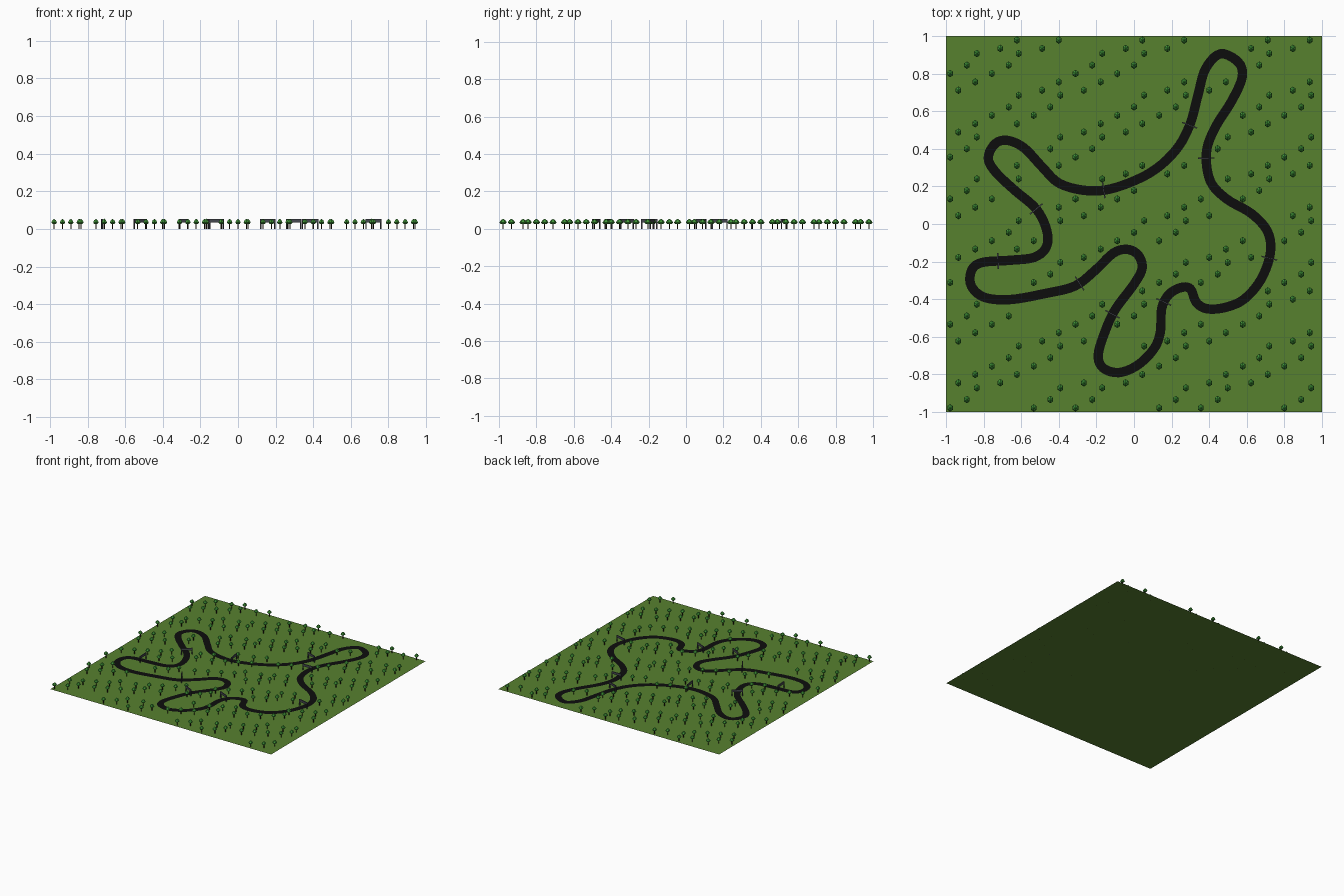
import bpy, bmesh, math
from mathutils import Vector, Matrix

if "Cube" in bpy.data.objects:
    bpy.data.objects.remove(bpy.data.objects["Cube"])


def material(name, rgb):
    m = bpy.data.materials.new(name)
    m.diffuse_color = (*rgb, 1)
    m.use_nodes = True
    m.node_tree.nodes["Principled BSDF"].inputs["Base Color"].default_value = m.diffuse_color
    return m


def make_object(name, bm, mat):
    bmesh.ops.recalc_face_normals(bm, faces=bm.faces)
    me = bpy.data.meshes.new(name)
    bm.to_mesh(me)
    bm.free()
    me.materials.append(mat)
    ob = bpy.data.objects.new(name, me)
    bpy.context.collection.objects.link(ob)
    return ob


def add_box(bm, centre, size, angle=0):
    bmesh.ops.create_cube(bm, size=1, matrix=Matrix.Translation(centre)
                          @ Matrix.Rotation(angle, 4, 'Z') @ Matrix.Diagonal((*size, 1)))


def add_lathe(bm, x, y, rings, sides, sx=1, sy=1):
    # stacked rings of (radius, height); zero radius closes to a point
    loops = []
    for r, z in rings:
        if r == 0:
            loops.append([bm.verts.new((x, y, z))] * sides)
        else:
            loops.append([bm.verts.new((x + sx * r * math.sin(k * math.tau / sides),
                                        y + sy * r * math.cos(k * math.tau / sides), z))
                          for k in range(sides)])
    bm.faces.new(loops[0][::-1])
    for a, b in zip(loops, loops[1:]):
        for k in range(sides):
            n = (k + 1) % sides
            corners = [a[k], a[n], b[n], b[k]]
            bm.faces.new(list(dict.fromkeys(corners)))


grass = material("grass", (0.095, 0.22, 0.028))
asphalt = material("asphalt", (0.004, 0.004, 0.004))
leaf = material("leaf", (0.05, 0.3, 0.04))
bark = material("bark", (0.03, 0.018, 0.008))
steel = material("steel", (0.06, 0.065, 0.08))

# Ground
bm = bmesh.new()
bmesh.ops.create_grid(bm, x_segments=1, y_segments=1, size=1)
make_object("ground", bm, grass)

# Road centreline, smoothed through these points
PATH = [(.46, .905), (.555, .86), (.575, .78), (.52, .655), (.43, .51), (.385, .38),
        (.405, .23), (.49, .135), (.625, .055), (.71, -.04), (.725, -.155), (.675, -.295),
        (.585, -.40), (.48, -.445), (.385, -.45), (.33, -.415), (.30, -.345), (.25, -.338),
        (.185, -.375), (.147, -.45), (.14, -.575), (.105, -.665), (.02, -.75), (-.08, -.79),
        (-.165, -.765), (-.19, -.695), (-.155, -.575), (-.10, -.455), (0, -.32), (.043, -.235),
        (.022, -.165), (-.036, -.135), (-.11, -.155), (-.205, -.245), (-.315, -.33),
        (-.475, -.37), (-.66, -.402), (-.795, -.39), (-.865, -.33), (-.865, -.25),
        (-.81, -.205), (-.66, -.193), (-.53, -.177), (-.465, -.12), (-.465, -.03),
        (-.52, .08), (-.635, .18), (-.735, .275), (-.775, .35), (-.74, .425), (-.675, .445),
        (-.585, .405), (-.49, .305), (-.395, .215), (-.245, .177), (-.10, .193), (.087, .273),
        (.22, .39), (.296, .525), (.34, .685), (.38, .825)]
pts = [Vector(p) for p in PATH]
N = len(pts)
track = []
for i in range(N):
    a, b, c, d = (pts[(i + k) % N] for k in (-1, 0, 1, 2))
    for s in range(5):
        t = s / 5
        track.append(0.5 * (2 * b + (c - a) * t + (2 * a - 5 * b + 4 * c - d) * t * t
                            + (3 * b - a - 3 * c + d) * t ** 3))
M = len(track)


def direction(i):
    return (track[(i + 1) % M] - track[i - 1]).normalized()


# Road ribbon
bm = bmesh.new()
edges = []
for i, p in enumerate(track):
    d = direction(i)
    side = Vector((-d.y, d.x)) * 0.025
    edges.append([bm.verts.new((*(p + side), 0.003)), bm.verts.new((*(p - side), 0.003))])
for i in range(M):
    a, b = edges[i], edges[(i + 1) % M]
    bm.faces.new((a[0], a[1], b[1], b[0]))
make_object("road", bm, asphalt)

# Gates: two posts and a banner across the road
GATES = [(-.53, .09), (-.73, -.2), (-.12, -.47), (.15, -.42), (.385, .35), (.29, .52),
         (.72, -.17), (-.17, .19), (-.29, -.32)]
bm = bmesh.new()
for g in GATES:
    i = min(range(M), key=lambda k: (track[k] - Vector(g)).length)
    p, d = track[i], direction(i)
    side = Vector((-d.y, d.x))
    angle = math.atan2(side.y, side.x)
    for s in (-1, 1):
        add_box(bm, (*(p + side * s * 0.04), 0.025), (0.006, 0.006, 0.05), angle)
    add_box(bm, (*p, 0.043), (0.086, 0.007, 0.018), angle)
make_object("road_gates", bm, steel)

# Trees on a slanted lattice, kept clear of the road
crowns, trunks = bmesh.new(), bmesh.new()
CELL = 2 / 45
for j in range(45):
    for i in range(45):
        if (i + 2 * j) % 5 != 3 or (i - j) % 3 == 0:
            continue
        shift = (-0.8, 0.4) if j % 5 == 2 else (0, 0)
        x = -1 + (i + 0.5 + shift[0]) * CELL
        y = 1 - (j + 0.5 - shift[1]) * CELL
        if min((p - Vector((x, y))).length for p in track) < 0.046:
            continue
        add_lathe(trunks, x, y, [(0.003, 0), (0.003, 0.03)], 5)
        add_lathe(crowns, x, y, [(0.012, 0.026), (0.02, 0.034), (0.012, 0.046), (0, 0.054)],
                  6, sx=0.85)
bmesh.ops.holes_fill(trunks, edges=trunks.edges)
make_object("tree_trunks", trunks, bark)
make_object("tree_crowns", crowns, leaf)
